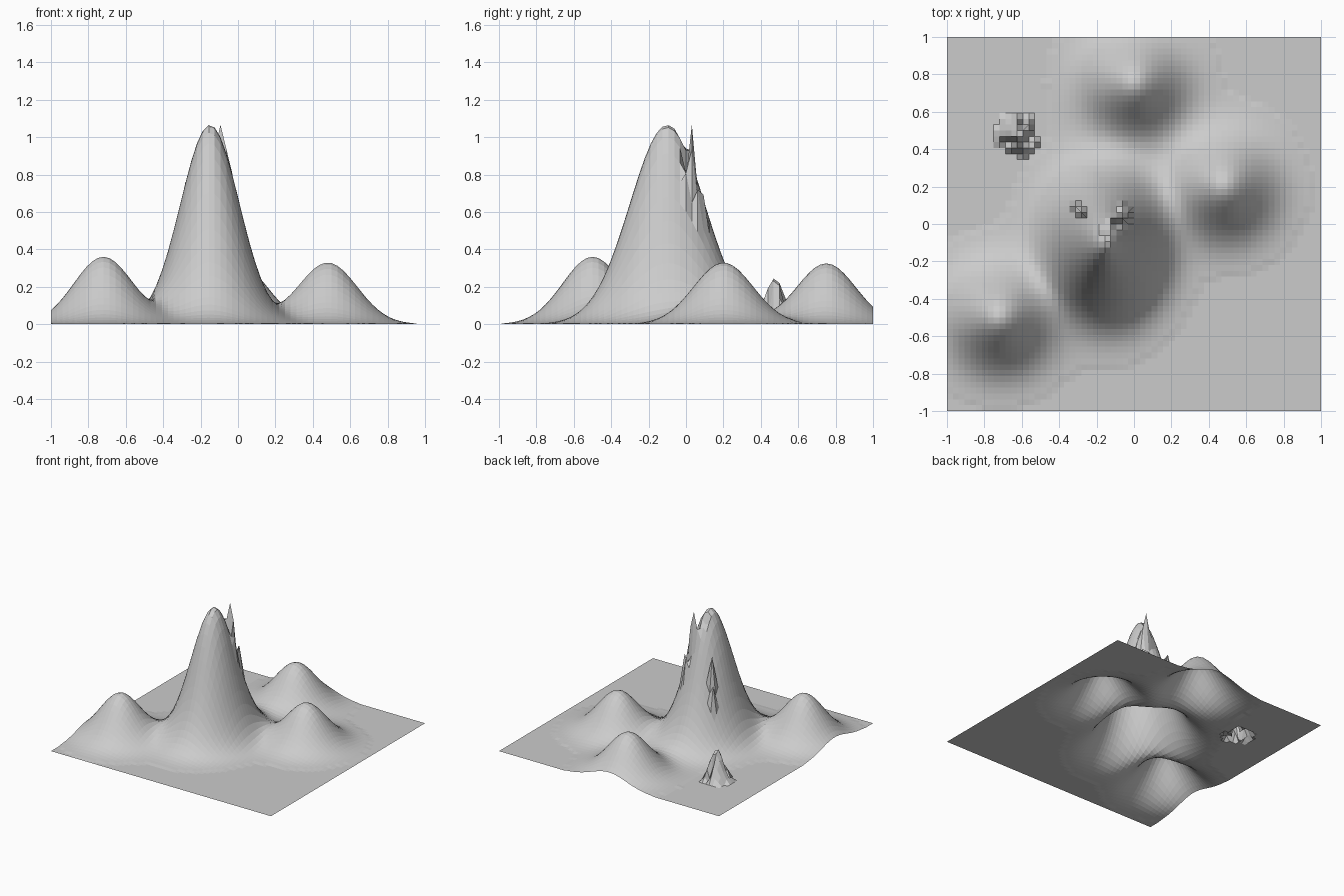
import bpy, bmesh, math, random

if "Cube" in bpy.data.objects:
    bpy.data.objects.remove(bpy.data.objects["Cube"])

random.seed(4)

# hills: centre x, centre y, height, spread x, spread y
HILLS = [
    (-0.15, -0.10, 1.065, 0.158, 0.20),
    (-0.72, -0.50, 0.36, 0.158, 0.16),
    (0.48, 0.20, 0.33, 0.158, 0.16),
    (0.00, 0.75, 0.325, 0.158, 0.158),
]

# small jagged glitches on the main peak: x, y, height offset
SPURS = [
    (-0.094, 0.031, 0.26), (-0.063, 0.031, 0.20), (-0.031, 0.063, 0.14),
    (-0.063, 0.094, 0.12), (-0.125, 0.031, 0.08), (-0.031, 0.0, 0.10),
    (-0.094, 0.0, -0.10), (-0.156, -0.031, -0.05),
    (-0.281, 0.063, 0.22), (-0.313, 0.094, 0.14),
]


def ground(x, y):
    z = sum(h * math.exp(-(x - a) ** 2 / (2 * s * s) - (y - b) ** 2 / (2 * t * t))
            for a, b, h, s, t in HILLS)
    return z if z > 0.004 else 0.0


def rough_cone(x, y):
    # small ragged cone with some samples dropped to the ground
    r = math.hypot(x + 0.615, y - 0.475)
    if r > 0.115:
        return 0.0
    drop = r > 0.04 and random.random() < 0.35
    return 0.0 if drop else 0.25 * math.exp(-(r / 0.075) ** 2)


# terrain sheet
bm = bmesh.new()
bmesh.ops.create_grid(bm, x_segments=64, y_segments=64, size=1.0)
for v in bm.verts:
    x, y = v.co.x, v.co.y
    z = ground(x, y) + rough_cone(x, y)
    for a, b, d in SPURS:
        if abs(x - a) < 0.015 and abs(y - b) < 0.015:
            z += d
    v.co.z = z
mesh = bpy.data.meshes.new("terrain")
bm.to_mesh(mesh)
bm.free()
terrain = bpy.data.objects.new("terrain", mesh)
bpy.context.collection.objects.link(terrain)
